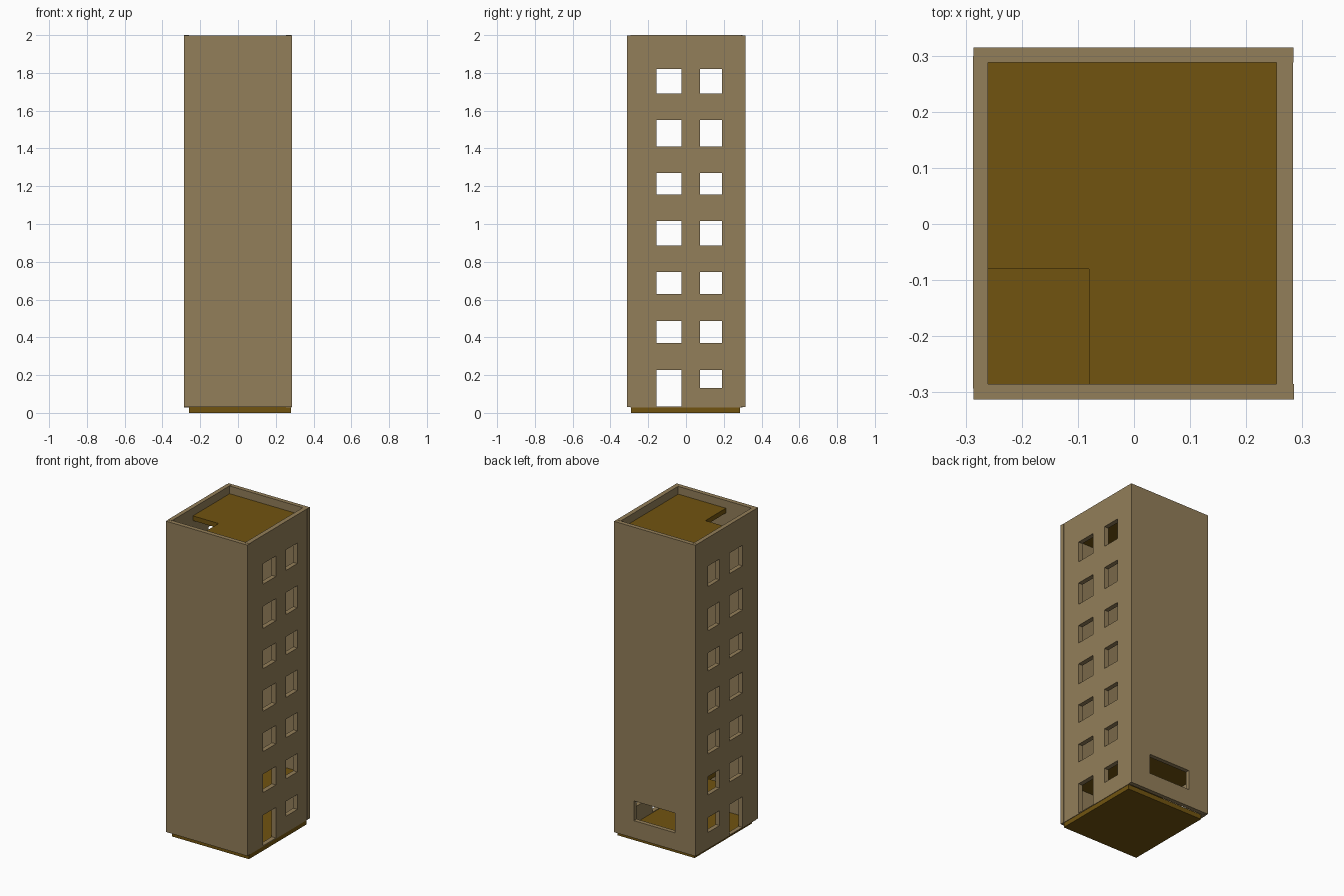
import bpy, bmesh

if "Cube" in bpy.data.objects:
    bpy.data.objects.remove(bpy.data.objects["Cube"])


def material(name, color):
    m = bpy.data.materials.new(name)
    m.diffuse_color = color
    m.use_nodes = True
    m.node_tree.nodes["Principled BSDF"].inputs["Base Color"].default_value = m.diffuse_color
    return m


TAN = material("tan_wall", (0.29, 0.21, 0.10, 1))
BROWN = material("brown_floor", (0.165, 0.088, 0.005, 1))


def add_object(name, bm, mat=None):
    bmesh.ops.recalc_face_normals(bm, faces=bm.faces)
    me = bpy.data.meshes.new(name)
    bm.to_mesh(me)
    bm.free()
    ob = bpy.data.objects.new(name, me)
    bpy.context.collection.objects.link(ob)
    if mat:
        me.materials.append(mat)
    return ob


def prism(bm, outline, z0, z1):
    """Extrude a flat outline from z0 up to z1."""
    face = bm.faces.new([bm.verts.new((x, y, z0)) for x, y in outline])
    out = bmesh.ops.extrude_face_region(bm, geom=[face])
    top = [v for v in out["geom"] if isinstance(v, bmesh.types.BMVert)]
    bmesh.ops.translate(bm, verts=top, vec=(0, 0, z1 - z0))


def box(bm, x, y, z):
    prism(bm, [(x[0], y[0]), (x[1], y[0]), (x[1], y[1]), (x[0], y[1])], *z)


def slab(name, outline, z0, z1):
    bm = bmesh.new()
    prism(bm, outline, z0, z1)
    return add_object(name, bm, BROWN)


def wall(name, x, y, z, openings=()):
    """Wall panel with box-shaped openings cut through it."""
    bm = bmesh.new()
    box(bm, x, y, z)
    ob = add_object(name, bm, TAN)
    if openings:
        bm = bmesh.new()
        for o in openings:
            box(bm, *o)
        cutter = add_object(name + "_cutter", bm)
        cutter.hide_render = True
        mod = ob.modifiers.new("openings", 'BOOLEAN')
        mod.operation = 'DIFFERENCE'
        mod.solver = 'EXACT'
        mod.object = cutter
        bpy.context.view_layer.objects.active = ob
        bpy.ops.object.modifier_apply(modifier=mod.name)
        bpy.data.objects.remove(cutter)
    return ob


# Floors: full base, and two slabs notched for the stairwell
X0, X1, Y0, Y1 = -0.262, 0.28, -0.29, 0.289
slab("base_slab", [(-0.26, -0.29), (0.28, -0.29), (0.28, 0.285), (-0.26, 0.285)], 0, 0.03)
notched = [(-0.08, Y0), (X1, Y0), (X1, Y1), (X0, Y1), (X0, -0.08), (-0.08, -0.08)]
slab("first_floor_slab", notched, 0.29, 0.32)
slab("roof_slab", notched, 1.92, 1.95)

# Windows and door shared by both side walls
LEFT, RIGHT = (-0.155, -0.025), (0.075, 0.19)
rows = [(0.37, 0.487), (0.63, 0.747), (0.885, 1.017),
        (1.155, 1.27), (1.41, 1.55), (1.69, 1.82)]


def side_openings(x):
    cuts = [(x, col, z) for z in rows for col in (LEFT, RIGHT)]
    return cuts + [(x, LEFT, (0.034, 0.227)), (x, RIGHT, (0.133, 0.227))]


# Side walls
wall("left_wall", (-0.287, -0.26), (-0.293, 0.299), (0.029, 2.0), side_openings((-0.4, -0.2)))
wall("right_wall", (0.254, 0.283), (-0.293, 0.291), (0.029, 2.0), side_openings((0.2, 0.4)))

# Front wall, and back wall with one wide window
wall("front_wall", (-0.286, 0.285), (-0.313, -0.285), (0.03, 1.999))
wall("back_wall", (-0.286, 0.284), (0.288, 0.315), (0.03, 1.999),
     [((-0.145, 0.145), (0.2, 0.4), (0.14, 0.265))])
